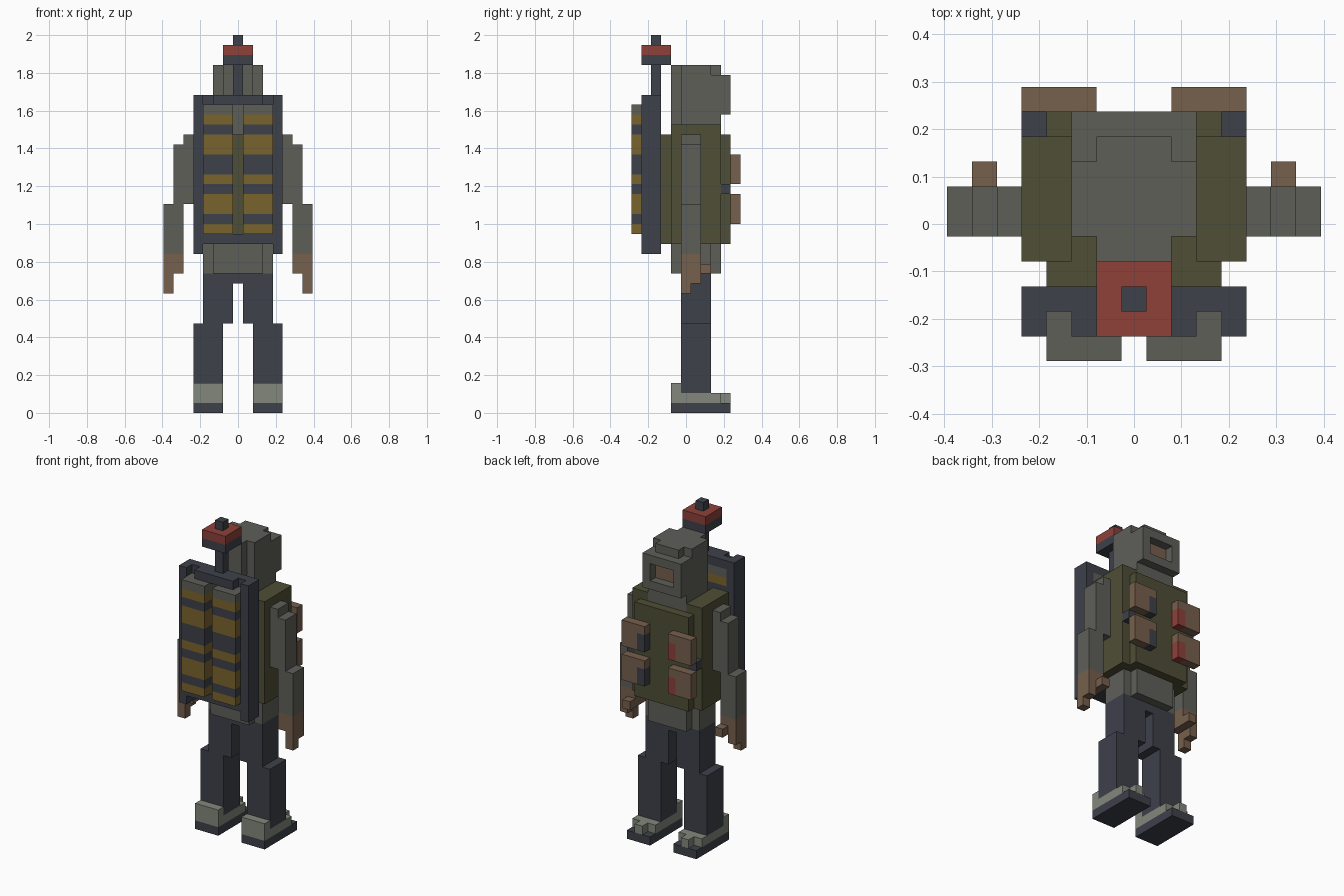
import bpy
import bmesh

cube = bpy.data.objects.get("Cube")
if cube:
    bpy.data.objects.remove(cube, do_unlink=True)

UNIT = 2 / 38  # edge of one block


def to_linear(channel):
    channel /= 255
    return channel / 12.92 if channel < 0.04 else ((channel + 0.055) / 1.055) ** 2.4


def make_material(name, red, green, blue):
    material = bpy.data.materials.new(name)
    colour = (to_linear(red), to_linear(green), to_linear(blue), 1)
    material.diffuse_color = colour
    material.use_nodes = True
    shader = material.node_tree.nodes["Principled BSDF"]
    shader.inputs["Base Color"].default_value = colour
    shader.inputs["Roughness"].default_value = 0.9
    return material


grey = make_material("grey cloth", 94, 94, 89)
olive = make_material("olive vest", 79, 78, 54)
dark = make_material("dark slate", 61, 65, 74)
red = make_material("signal red", 142, 65, 58)
brown = make_material("brown leather", 118, 96, 77)
yellow = make_material("ochre yellow", 122, 99, 46)
pale = make_material("pale boot grey", 130, 135, 123)


def block(name, material, x, y, z):
    """Box covering whole block columns x and y (inclusive), between heights z."""
    low = (x[0] - 0.5, y[0] - 0.5, z[0])
    high = (x[1] + 0.5, y[1] + 0.5, z[1])
    bm = bmesh.new()
    bmesh.ops.create_cube(bm, size=1)
    for vert in bm.verts:
        for axis in range(3):
            side = high if vert.co[axis] > 0 else low
            vert.co[axis] = side[axis] * UNIT
    mesh = bpy.data.meshes.new(name)
    bm.to_mesh(mesh)
    bm.free()
    mesh.materials.append(material)
    part = bpy.data.objects.new(name, mesh)
    bpy.context.collection.objects.link(part)
    return part


def centred(name, material, reach, y, z):
    return block(name, material, (-reach, reach), y, z)


def pair(name, material, x, y, z):
    block("left_" + name, material, x, y, z)
    block("right_" + name, material, (-x[1], -x[0]), y, z)


# Boots
pair("boot_sole", dark, (2, 4), (-1, 4), (0, 1))
pair("boot_upper", pale, (2, 4), (-1, 3), (1, 2))
pair("boot_toe", pale, (3, 3), (4, 4), (1, 2))
pair("boot_heel", pale, (2, 4), (-1, -1), (2, 3))

# Legs and hips
pair("lower_leg", dark, (2, 4), (0, 2), (2, 9))
pair("upper_leg", dark, (1, 3), (0, 2), (9, 14))
centred("crotch", dark, 0, (0, 2), (13, 14))
centred("hips_wide", grey, 3, (0, 2), (14, 17))
centred("hips_deep", grey, 2, (-1, 3), (14, 17))

# Vest
centred("vest_body", olive, 4, (-1, 3), (17, 28))
centred("vest_front_plate", olive, 3, (4, 4), (17, 28))
centred("vest_back_plate", olive, 3, (-2, -2), (17, 28))
pair("shoulder_strap", olive, (3, 4), (-1, 3), (28, 29))
pair("vest_clip", dark, (4, 4), (4, 4), (22, 23))

# Chest pouches, each with a coloured inner tab
for level, bottom in (("lower", 19), ("upper", 23)):
    top = bottom + 3
    pair(level + "_pouch", brown, (3, 4), (5, 5), (bottom, top))
    pair(level + "_pouch_flap", brown, (2, 2), (5, 5), (top - 1, top))
    block("left_" + level + "_tab", dark, (2, 2), (5, 5), (bottom, top - 1))
    block("right_" + level + "_tab", red, (-2, -2), (5, 5), (bottom, top - 1))

# Arms and hands
pair("shoulder", grey, (5, 5), (0, 1), (27, 28))
pair("upper_arm", grey, (5, 6), (0, 1), (21, 27))
pair("forearm", grey, (6, 7), (0, 1), (16, 21))
pair("palm", brown, (6, 7), (0, 1), (14, 16))
pair("thumb", brown, (6, 6), (2, 2), (14, 15))
pair("fingers", brown, (7, 7), (0, 1), (13, 14))
pair("fingertip", brown, (7, 7), (0, 0), (12, 13))

# Hooded head with a recessed face
centred("neck", grey, 2, (0, 3), (28, 30))
centred("head_core", grey, 2, (0, 2), (30, 35))
centred("head_back", grey, 1, (-1, -1), (28, 35))
centred("hood_crest", grey, 1, (3, 3), (34, 35))
pair("hood_side", grey, (2, 2), (3, 4), (30, 34))
centred("hood_brow", grey, 1, (3, 4), (33, 34))
centred("face", brown, 1, (3, 3), (31, 33))
centred("chin_guard", grey, 1, (3, 4), (30, 31))

# Backpack frame
pair("pack_side", dark, (4, 4), (-4, -3), (16, 32))
centred("pack_base", dark, 3, (-4, -3), (17, 18))
centred("pack_top_rear", dark, 3, (-3, -3), (31, 32))
centred("pack_top_front", dark, 2, (-4, -4), (31, 32))

# Striped tanks held in the frame
bands = (yellow, 1), (dark, 1), (yellow, 2), (dark, 1), (yellow, 1), \
        (dark, 2), (yellow, 2), (dark, 1), (yellow, 1), (grey, 1)
height = 18
for colour, layers in bands:
    pair("tank_band", colour, (1, 3), (-5, -3), (height, height + layers))
    height += layers

# Beacon on a mast
centred("mast", dark, 0, (-3, -3), (32, 35))
centred("beacon_base", dark, 1, (-4, -2), (35, 36))
centred("beacon_light", red, 1, (-4, -2), (36, 37))
centred("beacon_tip", dark, 0, (-3, -3), (37, 38))
